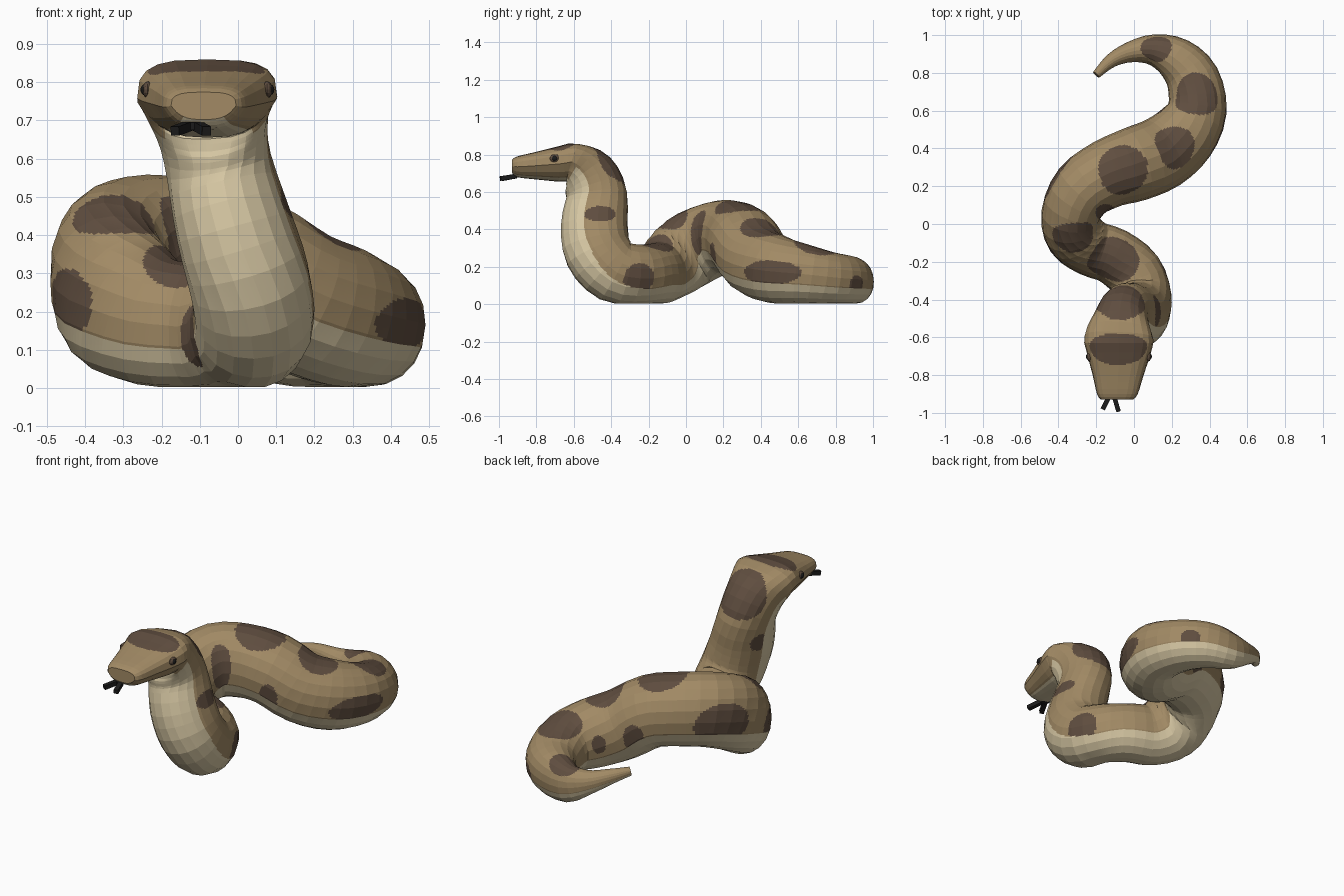
import bpy, math
from mathutils import Vector

if "Cube" in bpy.data.objects:
    bpy.data.objects.remove(bpy.data.objects["Cube"])


def material(name, rgb):
    m = bpy.data.materials.new(name)
    m.diffuse_color = (*rgb, 1)
    m.use_nodes = True
    m.node_tree.nodes["Principled BSDF"].inputs["Base Color"].default_value = m.diffuse_color
    return m


TAN = material("tan scales", (.36, .255, .13))
BROWN = material("dark brown spots", (.115, .075, .05))
CREAM = material("cream belly", (.69, .585, .375))
BLACK = material("black", (.012, .012, .012))

# Spine stations from snout to tail tip: x, y, z, half width, half height
SPINE = [
    (-.09, -.93, .738, .085, .036), (-.088, -.90, .735, .108, .056),
    (-.084, -.80, .741, .135, .074), (-.08, -.68, .75, .17, .095),
    (-.08, -.605, .754, .183, .108), (-.07, -.525, .695, .15, .15),
    (-.05, -.478, .58, .138, .165), (-.01, -.49, .42, .15, .18),
    (.03, -.47, .28, .158, .18), (.04, -.38, .178, .158, .172),
    (0, -.26, .16, .155, .16), (-.11, -.17, .163, .15, .163),
    (-.22, -.13, .175, .15, .172), (-.31, -.06, .23, .158, .195),
    (-.335, .05, .305, .156, .203), (-.27, .18, .355, .17, .2),
    (-.14, .265, .355, .183, .195), (0, .315, .325, .197, .19),
    (.145, .375, .235, .195, .187), (.265, .475, .188, .18, .184),
    (.335, .61, .165, .157, .162), (.31, .77, .14, .142, .14),
    (.22, .875, .13, .117, .128), (.1, .922, .12, .083, .108),
    (-.02, .91, .15, .055, .065), (-.12, .865, .19, .037, .042),
    (-.2, .79, .215, .022, .024)]

# Spots: centre x, y, z and radii along x, y, z
SPOTS = [
    (-.085, -.665, .85, .172, .088, .055), (-.07, -.42, .735, .13, .13, .15),
    (.1, -.46, .48, .08, .085, .045), (-.2, -.42, .47, .07, .08, .06),
    (.15, -.255, .14, .07, .095, .08), (-.11, -.19, .32, .14, .125, .10),
    (-.32, -.06, .44, .115, .10, .085), (-.45, -.12, .22, .11, .11, .092),
    (-.10, -.33, .14, .05, .07, .085), (-.055, .285, .53, .135, .14, .10),
    (-.42, .27, .33, .14, .17, .12), (.22, .41, .41, .125, .12, .085),
    (.33, .685, .30, .125, .125, .075), (.115, .94, .23, .085, .085, .06),
    (.44, .45, .17, .13, .18, .065), (.37, .915, .105, .065, .045, .05),
    (-.17, .08, .385, .065, .055, .125), (.09, .145, .25, .05, .05, .08),
    (-.02, .50, .25, .055, .06, .08), (.17, .56, .2, .065, .06, .075)]

SIDES, FINE_A = 20, 7        # coarse facets round the body, splits per facet
STEPS, FINE_L = 3, 6         # rings per station, splits per ring


def spine_at(t):
    """Catmull-Rom through the stations."""
    i = min(int(t), len(SPINE) - 2)
    f = t - i
    p = [SPINE[max(0, min(len(SPINE) - 1, i + k))] for k in (-1, 0, 1, 2)]
    return [.5 * (2 * b + (c - a) * f + (2 * a - 5 * b + 4 * c - d) * f * f
                  + (3 * b - a - 3 * c + d) * f ** 3) for a, b, c, d in zip(*p)]


def ring(t):
    """Cross-section, its top turning backwards along the raised neck."""
    last = len(SPINE) - 1
    x, y, z, w, h = spine_at(t)
    ahead, behind = spine_at(min(t + .3, last)), spine_at(max(t - .3, 0))
    tangent = (Vector(ahead[:3]) - Vector(behind[:3])).normalized()
    if t < 3.7:
        tangent = Vector((0, 1, 0))
    k = max(0, min(1, (10.5 - t) / 2))
    side = tangent.cross(Vector((0, k, 1))).normalized()
    up = side.cross(tangent)
    boxy = max(0, min(1, 5 - t))                  # flat-topped, narrow-jawed head
    power = .95 - .3 * boxy
    pts = []
    for j in range(SIDES):
        a = 2 * math.pi * j / SIDES
        c, s = (math.copysign(abs(v) ** power, v) for v in (math.cos(a), math.sin(a)))
        if s < 0:
            c *= 1 + .3 * s * boxy
        p = Vector((x, y, z)) + side * c * w + up * s * h
        p.z = max(p.z, .003)
        pts.append(p)
    return pts


def in_spot(c, sp):
    return sum(((c[k] - sp[k]) / sp[k + 3]) ** 2 for k in range(3)) < 1


def build_body():
    rings = [ring(i / STEPS) for i in range((len(SPINE) - 1) * STEPS + 1)]
    verts, faces, where = [], [], []
    n, rows = SIDES * FINE_A, (len(rings) - 1) * FINE_L + 1
    for r in range(rows):
        i = min(r // FINE_L, len(rings) - 2)
        f = r / FINE_L - i
        row = [a.lerp(b, f) for a, b in zip(rings[i], rings[i + 1])]
        for q in range(n):
            j, g = divmod(q, FINE_A)
            verts.append(row[j].lerp(row[(j + 1) % SIDES], g / FINE_A))
    for r in range(rows - 1):
        for q in range(n):
            q2 = (q + 1) % n
            faces.append((r * n + q, r * n + q2, (r + 1) * n + q2, (r + 1) * n + q))
            where.append((r / FINE_L / STEPS, math.sin(2 * math.pi * (q + .5) / n)))
    faces.append(tuple(reversed(range(n))))
    faces.append(tuple(range((rows - 1) * n, rows * n)))
    where += [(0, 0), (len(SPINE) - 1, 0)]
    mesh = bpy.data.meshes.new("snake_body")
    mesh.from_pydata(verts, [], [f[::-1] for f in faces])
    mesh.update()
    for m in (TAN, BROWN, CREAM):
        mesh.materials.append(m)
    # Belly by angle round the body, spots by distance from their centres
    for face, (t, s) in zip(mesh.polygons, where):
        belly = -.68 if t < 4.4 else -.07 - .27 * max(0, min(1, (t - 7.8) / 2))
        c = face.center
        if s < belly and not in_spot(c, SPOTS[8]):
            face.material_index = 2
        elif any(in_spot(c, sp) for sp in SPOTS):
            face.material_index = 1
    bpy.context.collection.objects.link(bpy.data.objects.new("snake_body", mesh))


def bar(name, a, b, width, height):
    """Square bar between two points."""
    a, b = Vector(a), Vector(b)
    bpy.ops.mesh.primitive_cube_add(size=1, location=(a + b) / 2)
    o = bpy.context.object
    o.name = name
    o.rotation_euler = (b - a).to_track_quat('Y', 'Z').to_euler()
    o.scale = (width, (b - a).length, height)
    o.data.materials.append(BLACK)


def ball(name, loc, scale, mat):
    bpy.ops.mesh.primitive_uv_sphere_add(segments=12, ring_count=8, radius=1, location=loc)
    o = bpy.context.object
    o.name = name
    o.scale = scale
    o.data.materials.append(mat)


build_body()

# Eyes in dark sockets on both sides of the head
for s, side in ((1, "left"), (-1, "right")):
    ball(side + "_eye_socket", (-.08 + s * .156, -.7, .78), (.014, .029, .022), BROWN)
    ball(side + "_eye", (-.08 + s * .162, -.702, .78), (.013, .016, .015), BLACK)

# Forked tongue
bar("tongue_stem", (-.118, -.85, .69), (-.118, -.925, .685), .04, .02)
bar("tongue_fork_right", (-.13, -.91, .685), (-.165, -.98, .672), .024, .024)
bar("tongue_fork_left", (-.106, -.91, .685), (-.082, -.992, .672), .024, .024)
